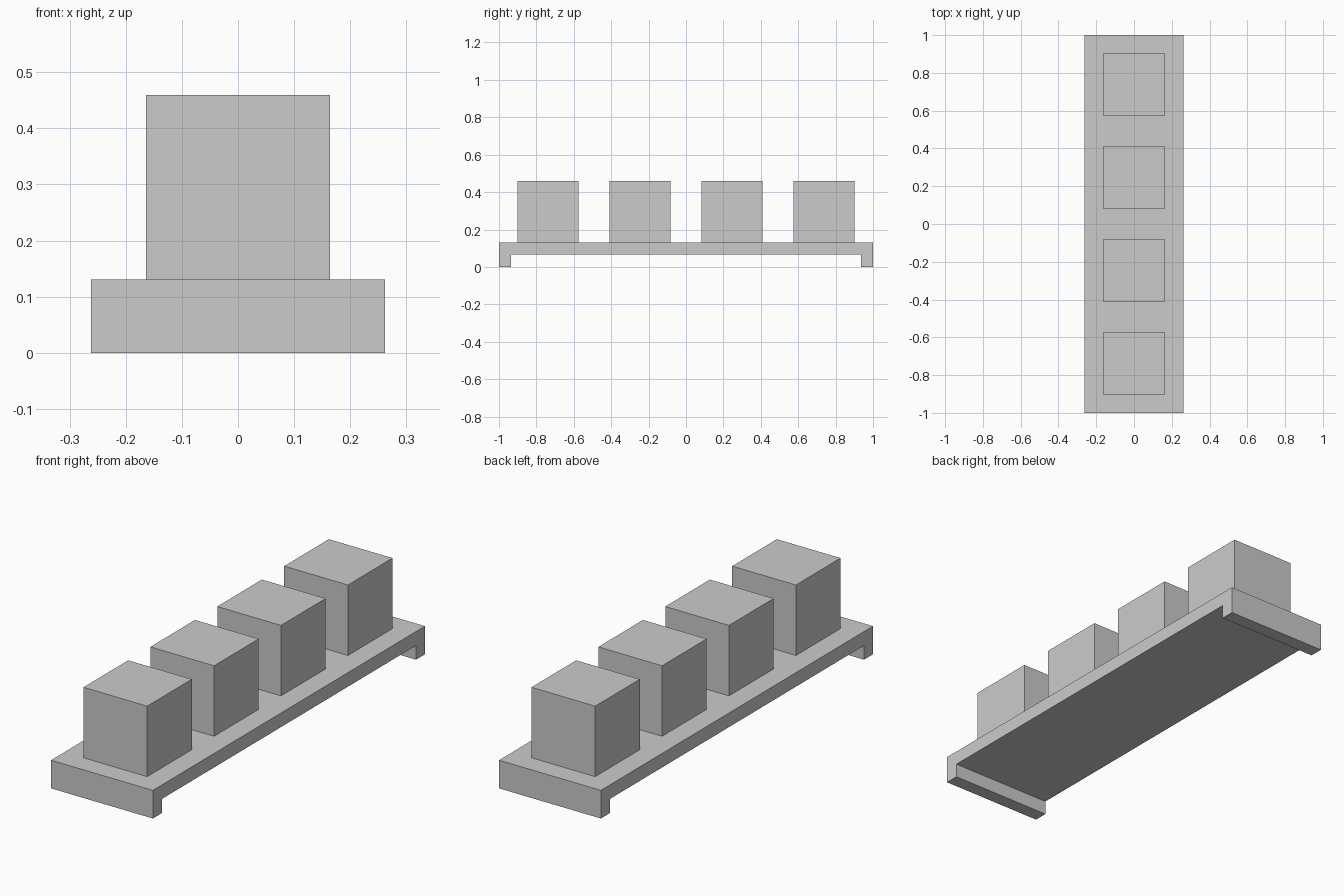
import bpy
import bmesh

if "Cube" in bpy.data.objects:
    bpy.data.objects.remove(bpy.data.objects["Cube"])

grey = bpy.data.materials.new("light_grey")
grey.diffuse_color = (0.6, 0.6, 0.6, 1)
grey.use_nodes = True
grey.node_tree.nodes["Principled BSDF"].inputs["Base Color"].default_value = grey.diffuse_color


def add_object(name, bm):
    bmesh.ops.recalc_face_normals(bm, faces=bm.faces[:])
    mesh = bpy.data.meshes.new(name)
    bm.to_mesh(mesh)
    bm.free()
    mesh.materials.append(grey)
    obj = bpy.data.objects.new(name, mesh)
    bpy.context.collection.objects.link(obj)
    return obj


# Bench: side profile (y, z) with a foot at each end, extruded across x
HALF_W, TOP, UNDER, FOOT_Y = 0.262, 0.131, 0.0655, 0.9345
half = [(1, TOP), (1, 0), (FOOT_Y, 0), (FOOT_Y, UNDER)]
profile = half + [(-y, z) for y, z in reversed(half)]
bm = bmesh.new()
face = bm.faces.new([bm.verts.new((-HALF_W, y, z)) for y, z in profile])
ext = bmesh.ops.extrude_face_region(bm, geom=[face])
verts = [v for v in ext["geom"] if isinstance(v, bmesh.types.BMVert)]
bmesh.ops.translate(bm, verts=verts, vec=(2 * HALF_W, 0, 0))
add_object("bench", bm)

# Row of four equal cubes standing on the bench
SIZE, PITCH = 0.328, 0.4918
for i in range(4):
    bm = bmesh.new()
    bmesh.ops.create_cube(bm, size=SIZE)
    cube = add_object(f"cube_{i + 1}", bm)
    cube.location = (0, (i - 1.5) * PITCH, TOP + SIZE / 2)
